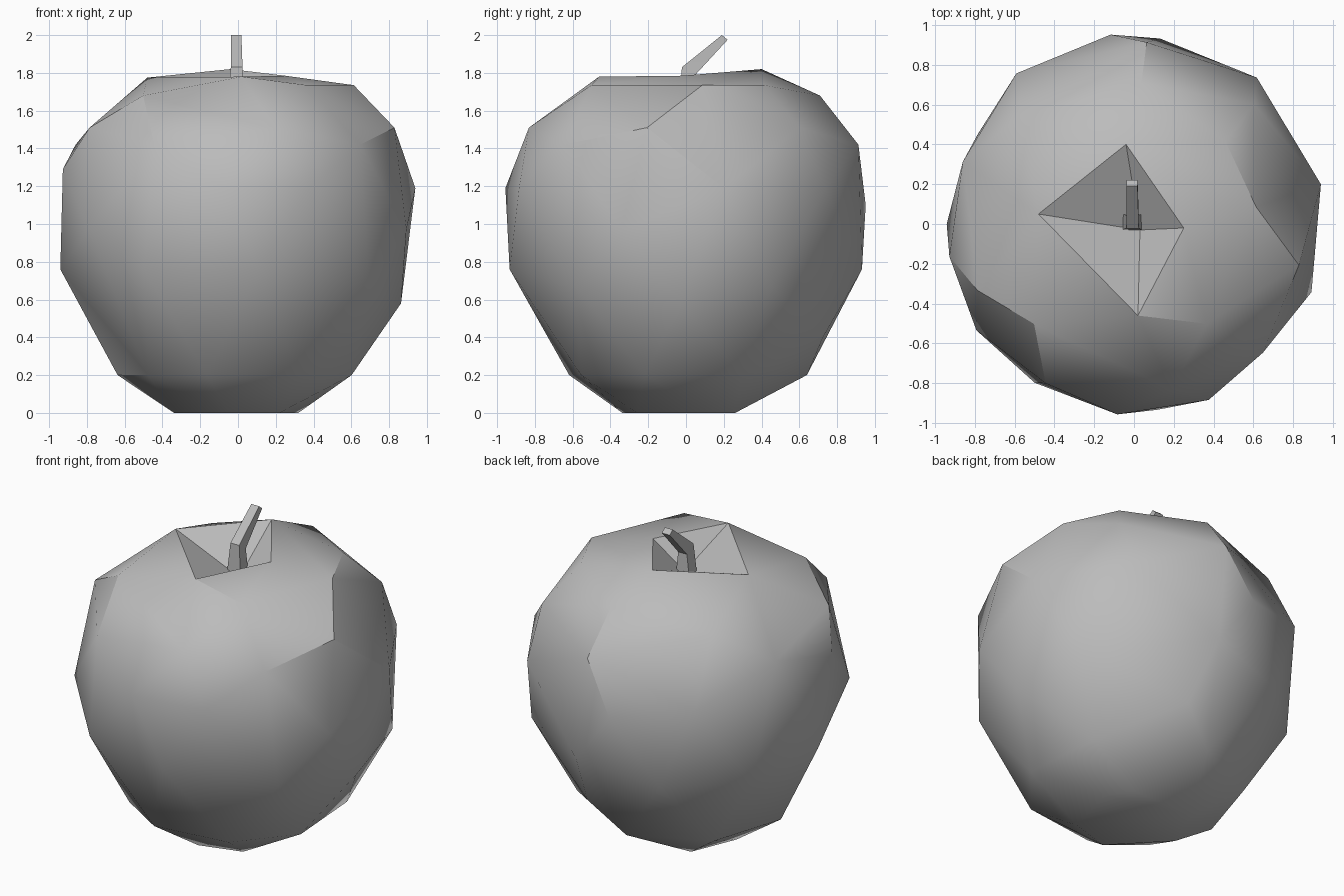
import bpy, bmesh, math

if "Cube" in bpy.data.objects:
    bpy.data.objects.remove(bpy.data.objects["Cube"])

# One plain grey for the whole fruit
grey = bpy.data.materials.new("plain_grey")
grey.diffuse_color = (0.5, 0.5, 0.5, 1)
grey.use_nodes = True
grey.node_tree.nodes["Principled BSDF"].inputs["Base Color"].default_value = grey.diffuse_color

# Body profile: height -> radius
PROFILE = [(0, .34), (.2, .64), (.4, .75), (.59, .87), (.75, .94), (1.0, .957), (1.2, .96),
           (1.42, .915), (1.53, .84), (1.62, .77), (1.69, .70), (1.74, .61), (1.78, .47), (1.82, .40)]

# Irregular corners around the profile, by height: angles in degrees
CORNERS = {0: (20, 50, 130, 185, 262, 310),
           .2: (28, 92, 140, 185, 222, 255, 300, 340),
           .4: (75,), .58: (358,), .67: (30, 115, 150, 320),
           .76: (82, 180, 238, 277), .97: (214, 339),
           1.1: (97,), 1.19: (12, 50, 128, 265, 293), 1.29: (190,),
           1.42: (86, 160, 241, 315), 1.51: (45, 203, 283, 346),
           1.6: (136,), 1.68: (87, 225), 1.735: (8, 42, 306)}


def radius(z):
    for (z0, r0), (z1, r1) in zip(PROFILE, PROFILE[1:]):
        if z <= z1:
            return r0 + (r1 - r0) * (z - z0) / (z1 - z0)


def finish(bm, name):
    bmesh.ops.recalc_face_normals(bm, faces=bm.faces)
    mesh = bpy.data.meshes.new(name)
    bm.to_mesh(mesh)
    bm.free()
    mesh.materials.append(grey)
    ob = bpy.data.objects.new(name, mesh)
    bpy.context.collection.objects.link(ob)
    bpy.ops.object.select_all(action='DESELECT')
    ob.select_set(True)
    bpy.context.view_layer.objects.active = ob
    bpy.ops.object.shade_smooth_by_angle(angle=math.radians(30))


# Fruit body: faceted hull with a four-cornered hollow on top
bm = bmesh.new()
for z, angles in CORNERS.items():
    for a in map(math.radians, angles):
        bm.verts.new((radius(z) * math.cos(a), radius(z) * math.sin(a), z))
rim = [bm.verts.new(p) for p in ((-.04, .40, 1.82), (-.48, .05, 1.775),
                                 (.02, -.46, 1.78), (.25, -.02, 1.785))]
hull = bmesh.ops.convex_hull(bm, input=bm.verts)
bmesh.ops.delete(bm, geom=[f for f in bm.faces if all(v in rim for v in f.verts)], context='FACES')
bmesh.ops.delete(bm, geom=[v for v in bm.verts if not v.link_faces], context='VERTS')
pit = bm.verts.new((.03, -.03, 1.63))
for i in range(4):
    bm.faces.new((rim[i], rim[(i + 1) % 4], pit))
# Drop any loose edge left across the hollow
bmesh.ops.delete(bm, geom=[e for e in bm.edges if not e.link_faces], context='EDGES')
finish(bm, "fruit_body")

# Stem: square section, upright at the base and bent towards the back
bm = bmesh.new()
rings = []
for x0, x1, front, back in ((-.06, .04, (-.03, 1.62), (.05, 1.62)),
                            (-.038, .024, (-.022, 1.83), (.045, 1.785)),
                            (-.038, .018, (.19, 2.0), (.22, 1.975))):
    rings.append([bm.verts.new(p) for p in ((x0, *front), (x1, *front), (x1, *back), (x0, *back))])
for lo, hi in zip(rings, rings[1:]):
    for i in range(4):
        j = (i + 1) % 4
        bm.faces.new((lo[i], lo[j], hi[j], hi[i]))
bm.faces.new(rings[0])
bm.faces.new(rings[-1])
finish(bm, "stem")
